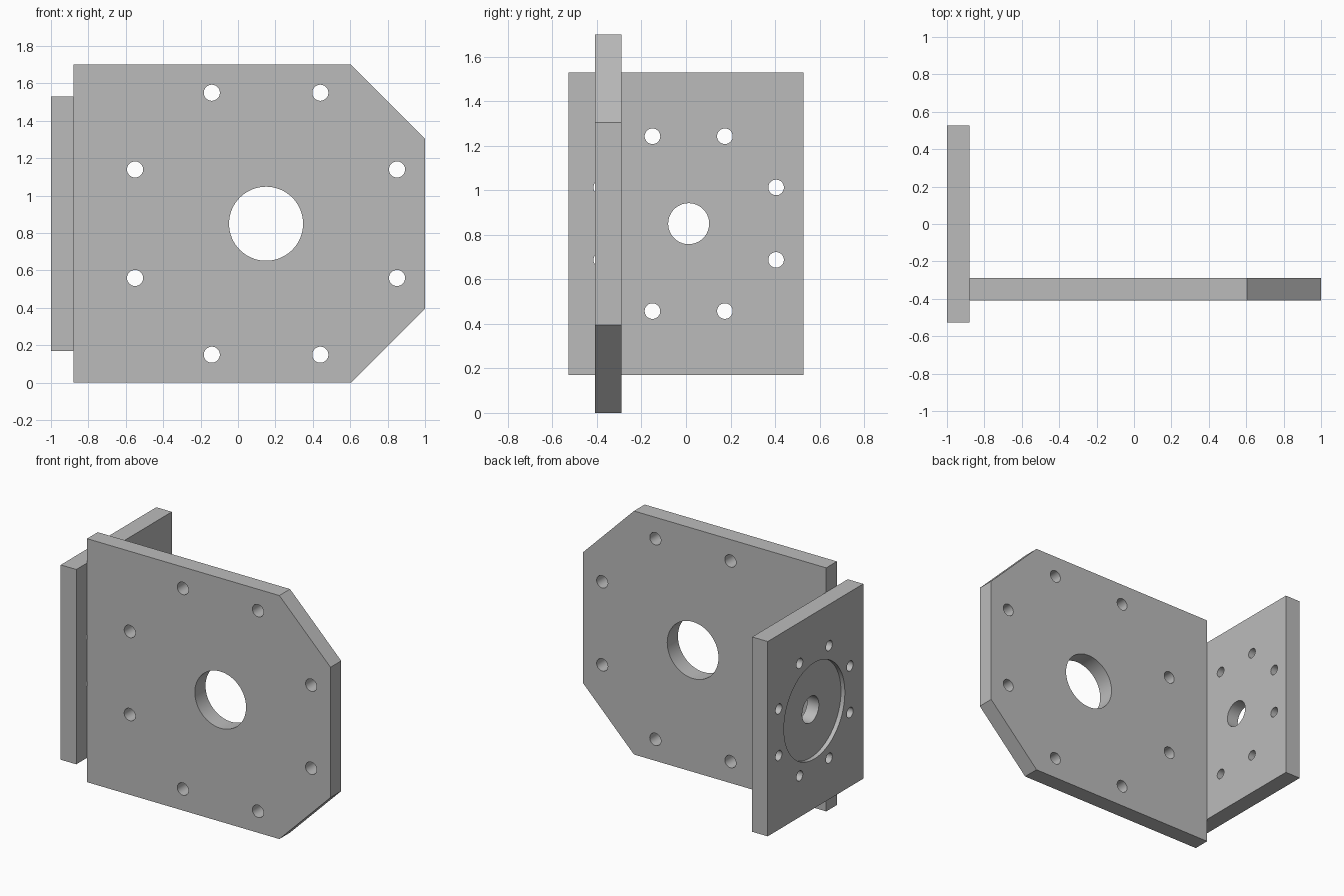
import bpy, bmesh, math
from mathutils import Matrix, Vector

if "Cube" in bpy.data.objects:
    bpy.data.objects.remove(bpy.data.objects["Cube"])

grey = bpy.data.materials.new("plain grey metal")
grey.use_nodes = True
colour = (0.5, 0.5, 0.5, 1)
grey.diffuse_color = colour
grey.node_tree.nodes["Principled BSDF"].inputs["Base Color"].default_value = colour


def add_object(name, bm):
    bmesh.ops.recalc_face_normals(bm, faces=bm.faces)
    mesh = bpy.data.meshes.new(name)
    bm.to_mesh(mesh)
    bm.free()
    mesh.materials.append(grey)
    obj = bpy.data.objects.new(name, mesh)
    bpy.context.collection.objects.link(obj)
    return obj


def make_plate(name, outline, thickness):
    """Extrude a closed outline of points along the thickness vector."""
    bm = bmesh.new()
    face = bm.faces.new([bm.verts.new(p) for p in outline])
    extruded = bmesh.ops.extrude_face_region(bm, geom=[face], use_keep_orig=True)["geom"]
    moved = [v for v in extruded if isinstance(v, bmesh.types.BMVert)]
    bmesh.ops.translate(bm, verts=moved, vec=thickness)
    return add_object(name, bm)


def cut_round(plate, axis, holes, depth):
    """Cut cylinders, given as (centre, radius), along the axis."""
    bm = bmesh.new()
    turn = Vector((0, 0, 1)).rotation_difference(Vector(axis)).to_matrix().to_4x4()
    for centre, radius in holes:
        bmesh.ops.create_cone(bm, cap_ends=True, segments=64, radius1=radius, radius2=radius,
                              depth=depth, matrix=Matrix.Translation(centre) @ turn)
    cutter = add_object("hole_cutter", bm)
    cutter.hide_render = True
    mod = plate.modifiers.new("holes", 'BOOLEAN')
    mod.operation = 'DIFFERENCE'
    mod.solver = 'EXACT'
    mod.object = cutter
    bpy.context.view_layer.objects.active = plate
    bpy.ops.object.modifier_apply(modifier=mod.name)
    bpy.data.objects.remove(cutter)


def bolt_ring(centre, across, ring_radius, hole_radius):
    """Eight holes around the centre, turned by half a step."""
    up = Vector((0, 0, 1))
    angles = [math.tau * (i + 0.5) / 8 for i in range(8)]
    return [(centre + ring_radius * (math.cos(a) * across + math.sin(a) * up), hole_radius)
            for a in angles]


# Large front plate with two cut corners
front_outline = [(-0.88, -0.408, 0), (0.605, -0.408, 0), (1, -0.408, 0.395),
                 (1, -0.408, 1.305), (0.605, -0.408, 1.7), (-0.88, -0.408, 1.7)]
front_plate = make_plate("front_plate", front_outline, (0, 0.118, 0))
front_centre = Vector((0.15, -0.35, 0.85))
cut_round(front_plate, (0, 1, 0), [(front_centre, 0.198)]
          + bolt_ring(front_centre, Vector((1, 0, 0)), 0.758, 0.043), 0.5)

# Side mounting plate, with a shallow round recess on its outer face
side_outline = [(-1, y, z) for y, z in
                [(-0.527, 0.17), (0.527, 0.17), (0.527, 1.53), (-0.527, 1.53)]]
side_plate = make_plate("side_plate", side_outline, (0.12, 0, 0))
side_centre = Vector((-0.94, 0.012, 0.85))
cut_round(side_plate, (1, 0, 0), [(side_centre, 0.092)]
          + bolt_ring(side_centre, Vector((0, 1, 0)), 0.425, 0.035), 0.5)
recess_centre = Vector((-1, 0.012, 0.85))
cut_round(side_plate, (1, 0, 0), [(recess_centre, 0.336)], 0.06)

# Smooth hole walls, sharp plate edges
for plate in (front_plate, side_plate):
    bpy.ops.object.select_all(action='DESELECT')
    plate.select_set(True)
    bpy.context.view_layer.objects.active = plate
    bpy.ops.object.shade_smooth_by_angle(angle=math.radians(30))
